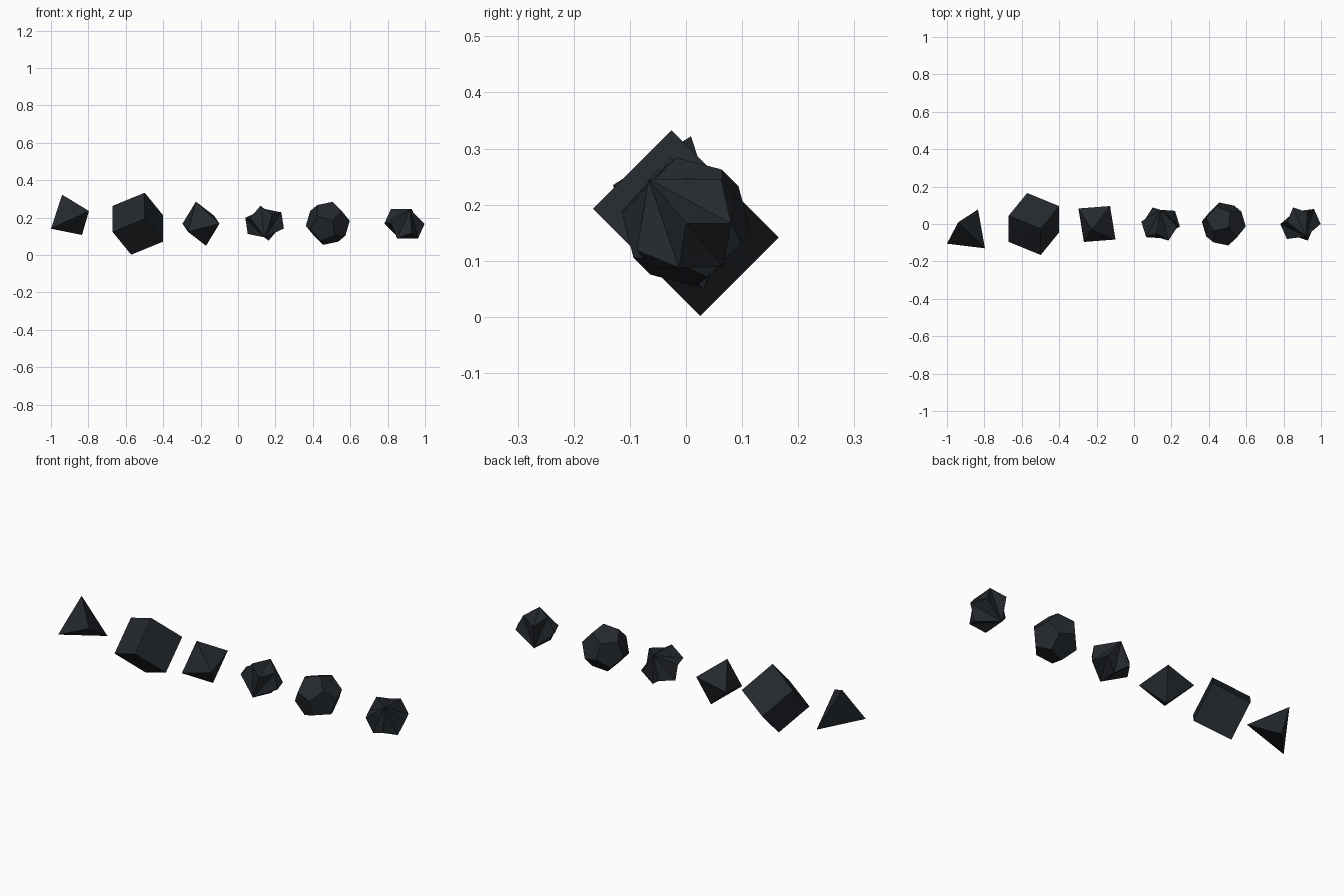
import bpy, bmesh
from math import sqrt, sin, cos, pi, radians
from itertools import product
from mathutils import Vector, Matrix

if "Cube" in bpy.data.objects:
    bpy.data.objects.remove(bpy.data.objects["Cube"])

dark = bpy.data.materials.new("dark_resin")
dark.diffuse_color = (0.018, 0.022, 0.027, 1)
dark.use_nodes = True
dark.node_tree.nodes["Principled BSDF"].inputs["Base Color"].default_value = dark.diffuse_color

# shared tumble: 45 degrees about x, then 30 in the tilted plane
U = [Vector((.5, .612, -.612)), Vector((0, .707, .707)), Vector((.866, -.354, .354))]


def turn(p):
    return U[0] * p[0] + U[1] * p[1] + U[2] * p[2]


def finish(bm, name, loc):
    bmesh.ops.recalc_face_normals(bm, faces=bm.faces[:])
    me = bpy.data.meshes.new(name)
    bm.to_mesh(me)
    bm.free()
    me.materials.append(dark)
    ob = bpy.data.objects.new(name, me)
    ob.location = loc
    bpy.context.collection.objects.link(ob)
    return ob


def solid(name, points, loc):
    """Convex flat-faced die from its corner points."""
    bm = bmesh.new()
    for p in points:
        bm.verts.new(p)
    bmesh.ops.convex_hull(bm, input=bm.verts[:])
    bmesh.ops.dissolve_limit(bm, angle_limit=radians(2), verts=bm.verts[:], edges=bm.edges[:])
    return finish(bm, name, loc)


def ten_sided(name, axis, start, loc, r=.107, zig=.03):
    """Ten-sided die: two tips joined by a zigzag ring."""
    a = Vector(axis).normalized()
    b = Vector(start)
    b = (b - a * b.dot(a)).normalized()
    c = a.cross(b)
    bm = bmesh.new()
    tips = [bm.verts.new(a * r), bm.verts.new(-a * r)]
    ring = [bm.verts.new((b * cos(i * pi / 5) + c * sin(i * pi / 5)) * r * .97
                         + a * zig * (-1) ** i) for i in range(10)]
    for i in range(10):
        for t in tips:
            bm.faces.new((t, ring[i], ring[(i + 1) % 10]))
    return finish(bm, name, loc)


# four-sided die
solid("four_sided_die", [(-.04, .009, .155), (.103, -.13, .068),
                         (.066, .078, -.06), (-.10, -.105, -.027)], (-.90, 0, .167))

# six-sided die
solid("six_sided_die", [turn(p) * .099 for p in product((-1, 1), repeat=3)], (-.535, 0, .167))

# eight-sided die
arms = [Vector((-.099, .083, 0)), Vector((.070, .096, .043)), Vector((-.027, -.031, .118))]
solid("eight_sided_die", [v * s for v in arms for s in (-1, 1)], (-.198, 0, .167))

# ten-sided die
ten_sided("ten_sided_die", U[1], U[2], (.142, 0, .17))

# twelve-sided die
g = (1 + sqrt(5)) / 2
corners = list(product((-1, 1), repeat=3))
for s, t in product((-1, 1), repeat=2):
    corners += [(s / g, 0, t * g), (s * g, t / g, 0), (0, s * g, t / g)]
solid("twelve_sided_die", [turn(p) * (.119 / sqrt(3)) for p in corners], (.48, 0, .169))

# second ten-sided die
ten_sided("tens_die", (.28, -.62, .73), (1, 0, 0), (.89, 0, .167))
